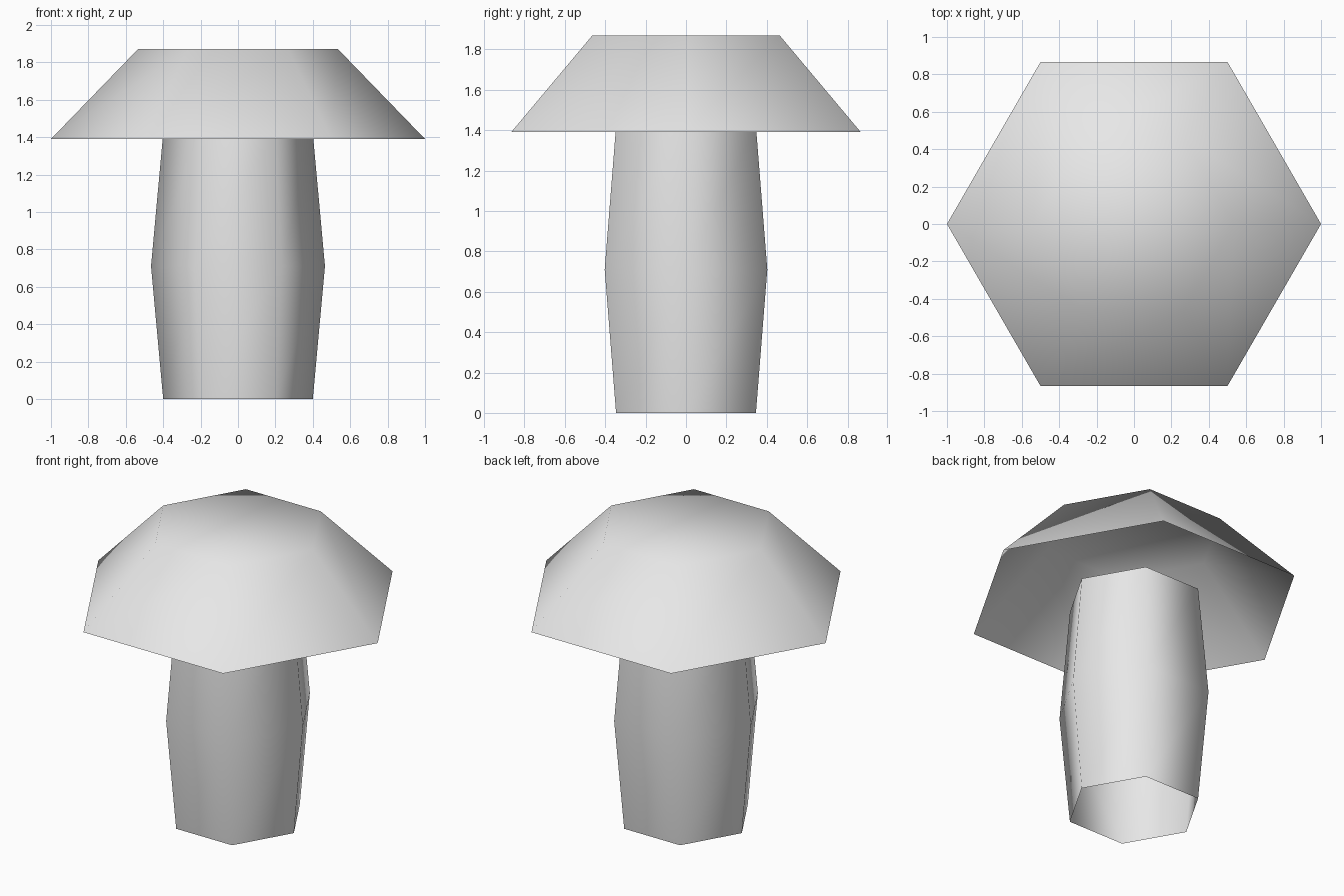
import bpy
import bmesh
from math import cos, sin, tau

cube = bpy.data.objects.get("Cube")
if cube:
    bpy.data.objects.remove(cube, do_unlink=True)

SIDES = 6

grey = bpy.data.materials.new("light_grey")
grey.use_nodes = True
colour = (0.8, 0.8, 0.8, 1.0)
grey.diffuse_color = colour
grey.node_tree.nodes["Principled BSDF"].inputs["Base Color"].default_value = colour


def six_sided_shell(name, profile, close_top=False):
    """Join hexagonal rings given as (radius, height), from the bottom up."""
    bm = bmesh.new()
    rings = [
        [bm.verts.new((r * cos(tau * i / SIDES), r * sin(tau * i / SIDES), z))
         for i in range(SIDES)]
        for r, z in profile
    ]
    for low, high in zip(rings, rings[1:]):
        for i in range(SIDES):
            j = (i + 1) % SIDES
            bm.faces.new((low[i], low[j], high[j], high[i]))
    if close_top:
        bm.faces.new(rings[-1])
    for face in bm.faces:
        face.smooth = True
    mesh = bpy.data.meshes.new(name)
    bm.to_mesh(mesh)
    bm.free()
    mesh.materials.append(grey)
    obj = bpy.data.objects.new(name, mesh)
    bpy.context.collection.objects.link(obj)
    return obj


# Stem: open tube, widest at the middle, reaching just inside the cap
six_sided_shell("stem", [(0.40, 0.0), (0.465, 0.71), (0.40, 1.42)])

# Cap: hollow below, flat on top
six_sided_shell("cap", [(1.0, 1.39), (0.535, 1.87)], close_top=True)
